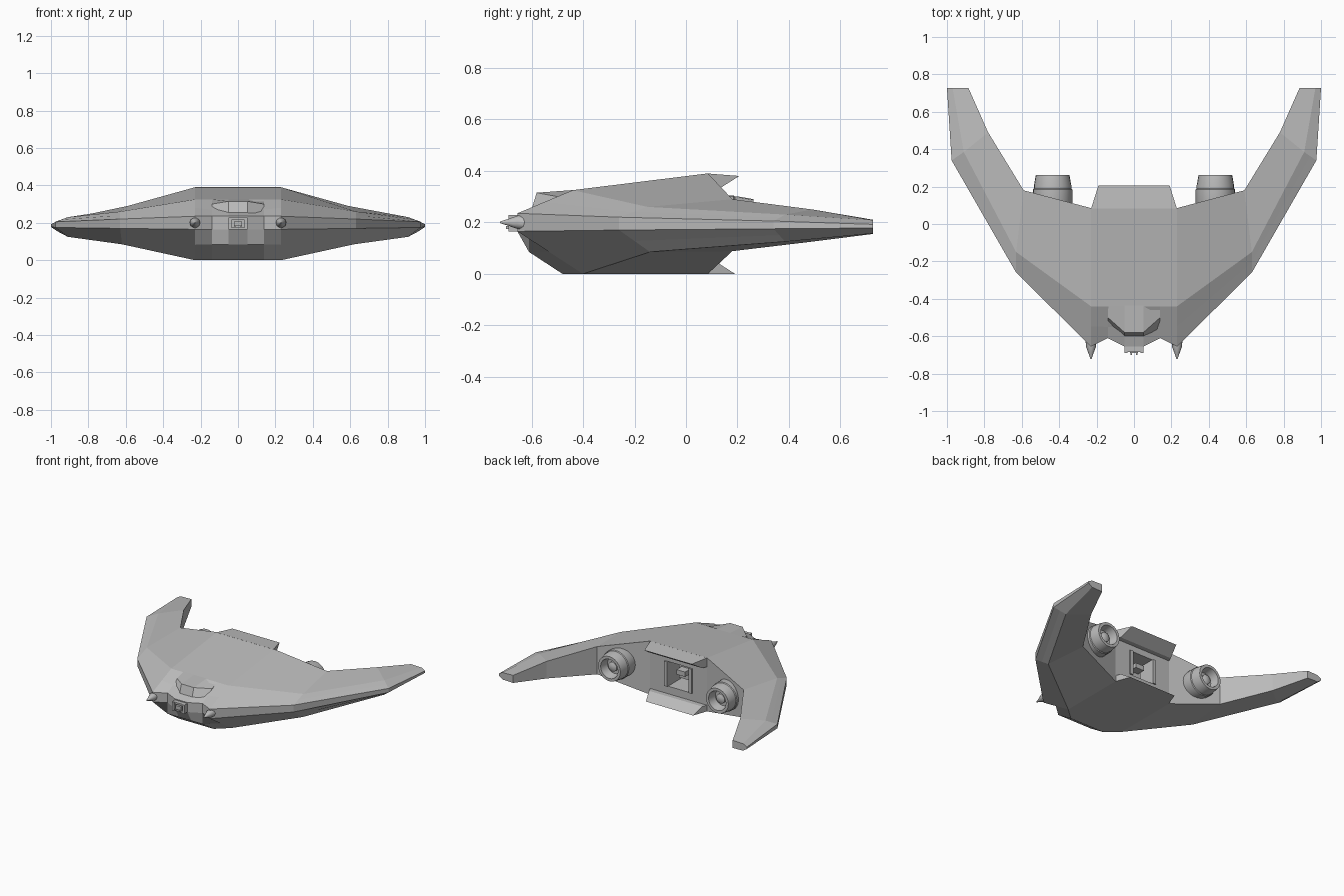
import bpy, bmesh, math
from mathutils import Vector

cube = bpy.data.objects.get("Cube")
if cube:
    bpy.data.objects.remove(cube, do_unlink=True)

grey = bpy.data.materials.new("hull_grey")
grey.use_nodes = True
grey.diffuse_color = (0.5, 0.5, 0.5, 1)
grey.node_tree.nodes["Principled BSDF"].inputs["Base Color"].default_value = (0.5, 0.5, 0.5, 1)


def make(name, verts, faces):
    """Mesh object with consistent outward normals."""
    bm = bmesh.new()
    vs = [bm.verts.new(v) for v in verts]
    for f in faces:
        bm.faces.new([vs[i] for i in f])
    bmesh.ops.remove_doubles(bm, verts=bm.verts, dist=1e-5)
    bmesh.ops.recalc_face_normals(bm, faces=bm.faces)
    me = bpy.data.meshes.new(name)
    bm.to_mesh(me)
    bm.free()
    me.materials.append(grey)
    ob = bpy.data.objects.new(name, me)
    bpy.context.collection.objects.link(ob)
    return ob


def loft(name, rings):
    """Skin closed rings and cap both ends."""
    n = len(rings[0])
    verts = [p for r in rings for p in r]
    faces = [(a * n + i, a * n + (i + 1) % n, (a + 1) * n + (i + 1) % n, (a + 1) * n + i)
             for a in range(len(rings) - 1) for i in range(n)]
    faces += [tuple(range(n)), tuple(range(len(verts) - n, len(verts)))]
    return make(name, verts, faces)


def box(name, x, y, z):
    return loft(name, [[(a, y[0], z[0]), (a, y[1], z[0]), (a, y[1], z[1]), (a, y[0], z[1])] for a in x])


def lathe(name, x, z, profile, sides=24):
    """Spin (radius, y) points about an axis along y."""
    rings = [[(x + r * math.cos(t), y, z + r * math.sin(t))
              for t in (2 * math.pi * k / sides for k in range(sides))] for r, y in profile]
    ob = loft(name, rings)
    bpy.context.view_layer.objects.active = ob
    ob.select_set(True)
    bpy.ops.object.shade_smooth_by_angle(angle=math.radians(35))
    ob.select_set(False)
    return ob


# Hull: cross-sections from the centre to the wing tip
def nose_section(x, front, belly):
    return [(x, 0.085, 0.39), (x, -0.44, 0.325), (x, -0.55, 0.27), (x, front, 0.235),
            (x, front, 0.165), (x, -0.61, 0.085), (x, belly, 0), (x, 0.085, 0)]


def wing_section(edge, lip, top, low, trail, heel):
    e, f = Vector((*edge, lip[1])), Vector((*edge, lip[0]))
    i, j = Vector(top), Vector(low)
    return [Vector((*trail, heel[1])), i, (i + e) / 2, e, f, (f + j) / 2, j, Vector((*trail, heel[0]))]


half = [
    nose_section(0.05, -0.655, -0.48),
    nose_section(0.14, -0.61, -0.48),
    wing_section((0.23, -0.655), (0.165, 0.235), (0.23, -0.44, 0.325), (0.23, -0.40, 0), (0.23, 0.085), (0, 0.39)),
    wing_section((0.63, -0.26), (0.17, 0.22), (0.63, -0.15, 0.26), (0.62, -0.14, 0.085), (0.59, 0.18), (0.088, 0.29)),
    wing_section((0.975, 0.34), (0.175, 0.205), (0.91, 0.385, 0.23), (0.91, 0.385, 0.125), (0.78, 0.49), (0.125, 0.25)),
    wing_section((1.0, 0.727), (0.178, 0.192), (0.97, 0.727, 0.208), (0.97, 0.727, 0.157), (0.885, 0.727), (0.155, 0.21)),
]
mirrored = [[(-p[0], p[1], p[2]) for p in s] for s in reversed(half)]
hull = loft("hull", mirrored + half)

# Rear bay cut into the hull
cutter = box("bay_cutter", (-0.11, 0.11), (-0.08, 0.2), (0.1, 0.28))
cut = hull.modifiers.new("bay", "BOOLEAN")
cut.operation = "DIFFERENCE"
cut.solver = "EXACT"
cut.object = cutter
bpy.context.view_layer.objects.active = hull
bpy.ops.object.modifier_apply(modifier="bay")
bpy.data.objects.remove(cutter, do_unlink=True)

# Bay machinery
box("bay_block", (-0.055, 0.055), (-0.09, 0.0), (0.14, 0.24))
box("bay_step", (-0.035, 0.035), (-0.02, 0.06), (0.19, 0.225))
for s in (-1, 1):
    box("bay_rail", (s * 0.085, s * 0.11), (-0.08, 0.095), (0.1, 0.28))

# Wedge plates above and below the bay
for name, z0, z1, zin, reach in (("upper_tail_plate", 0.39, 0.38, 0.325, 0.207),
                                 ("lower_tail_plate", 0, 0, 0.045, 0.19)):
    loft(name, [[(s * 0.23, 0.08, z0), (s * 0.19, reach, z1), (s * 0.215, 0.12, zin), (s * 0.23, 0.08, zin)]
                for s in (-1, 1)])

# Hood over the nose deck
hood = [[(s * x, y, z) for x, y, z in
         ((w, -0.43, 0.326), (w, top, zt), (w, low, 0.25), (w, -0.43, 0.25))]
        for s, w, top, zt, low in ((-1, 0.14, -0.5, 0.3, -0.56), (-1, 0.05, -0.58, 0.315, -0.6),
                                   (1, 0.05, -0.58, 0.315, -0.6), (1, 0.14, -0.5, 0.3, -0.56))]
loft("nose_hood", hood)

# Nose emitter: frame bars around a recessed core
for s in (-1, 1):
    box("emitter_side", (s * 0.034, s * 0.05), (-0.69, -0.6), (0.165, 0.228))
    box("emitter_prong", (s * 0.012, s * 0.02), (-0.7, -0.64), (0.175, 0.185))
box("emitter_top", (-0.04, 0.04), (-0.685, -0.6), (0.215, 0.228))
box("emitter_bottom", (-0.04, 0.04), (-0.685, -0.6), (0.165, 0.176))
box("emitter_core", (-0.022, 0.022), (-0.69, -0.6), (0.182, 0.208))

# Engines and forward cannons on both sides
for s, side in ((1, "left"), (-1, "right")):
    lathe(side + "_engine", s * 0.435, 0.2,
          [(0.09, 0.04), (0.105, 0.08), (0.105, 0.185), (0.1, 0.19), (0.1, 0.205), (0.09, 0.262),
           (0.07, 0.262), (0.058, 0.2), (0.034, 0.2), (0.034, 0.225), (0.015, 0.235)])
    lathe(side + "_cannon", s * 0.23, 0.2,
          [(0.03, -0.6), (0.027, -0.655), (0.014, -0.69), (0.003, -0.723)], 10)
